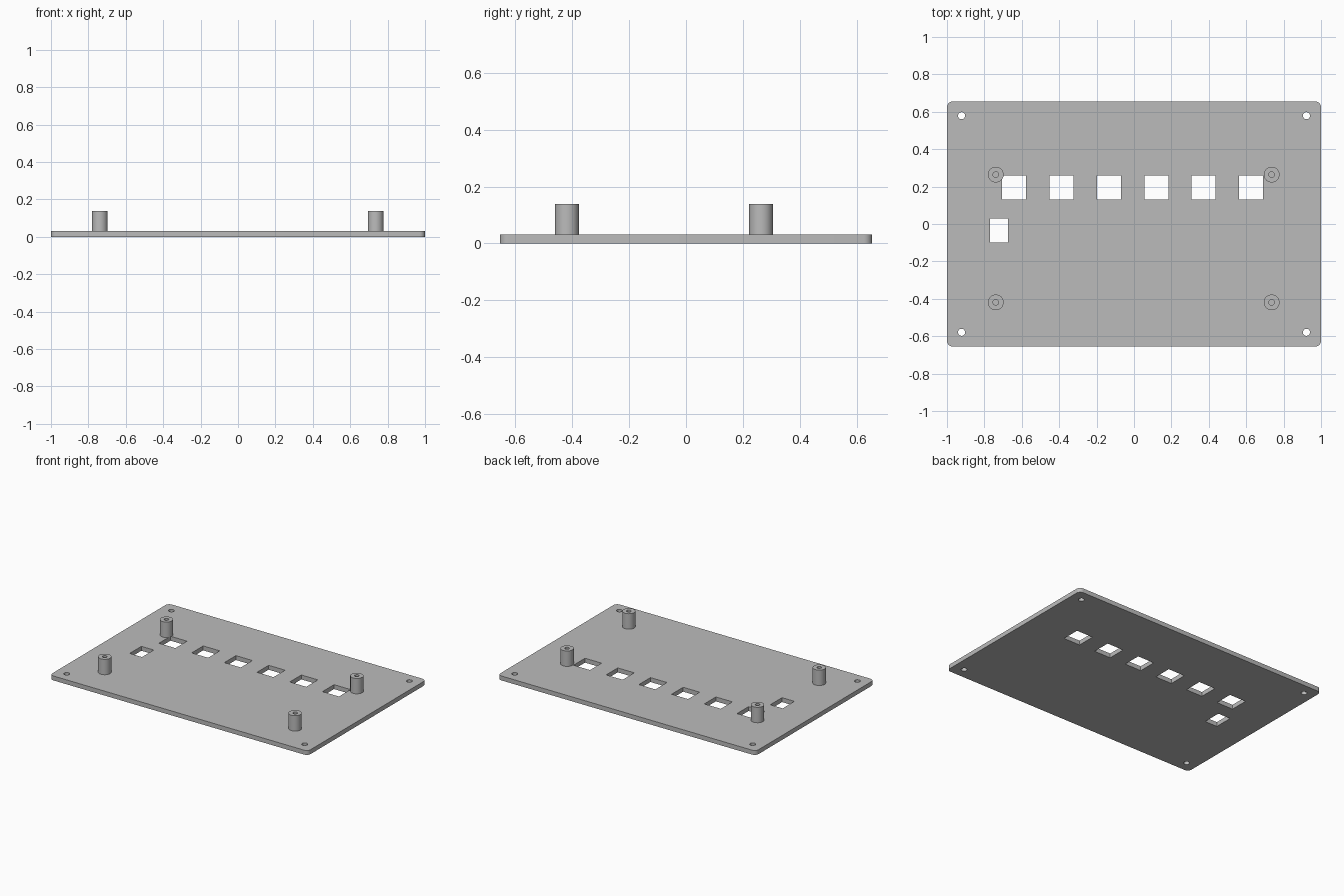
import bpy, bmesh, math

cube = bpy.data.objects.get("Cube")
if cube:
    bpy.data.objects.remove(cube, do_unlink=True)

PLATE_TOP = 0.031
POST_TOP = 0.139

grey = bpy.data.materials.new("plain grey")
grey.use_nodes = True
GREY = (0.5, 0.5, 0.5, 1.0)
grey.diffuse_color = GREY
grey.node_tree.nodes["Principled BSDF"].inputs["Base Color"].default_value = GREY


def circle(x, y, r, n=32):
    return [(x + r * math.cos(math.tau * i / n), y + r * math.sin(math.tau * i / n))
            for i in range(n)]


def rect(x, y, w, h):
    return [(x + sx * w / 2, y + sy * h / 2)
            for sx, sy in ((-1, -1), (1, -1), (1, 1), (-1, 1))]


def rounded_rect(w, h, r, steps=8):
    pts = []
    for k, (sx, sy) in enumerate(((1, 1), (-1, 1), (-1, -1), (1, -1))):
        for i in range(steps + 1):
            a = math.pi / 2 * (k + i / steps)
            pts.append((sx * (w / 2 - r) + r * math.cos(a),
                        sy * (h / 2 - r) + r * math.sin(a)))
    return pts


def extrude_outline(name, loops, z0, z1):
    """Solid from an outer loop and hole loops, between two heights."""
    curve = bpy.data.curves.new(name, "CURVE")
    curve.dimensions = "2D"
    curve.fill_mode = "BOTH"
    curve.extrude = (z1 - z0) / 2
    for loop in loops:
        spline = curve.splines.new("POLY")
        spline.points.add(len(loop) - 1)
        for p, (x, y) in zip(spline.points, loop):
            p.co = (x, y, 0, 1)
        spline.use_cyclic_u = True
    temp = bpy.data.objects.new(name + "_outline", curve)
    bpy.context.collection.objects.link(temp)
    graph = bpy.context.evaluated_depsgraph_get()
    mesh = bpy.data.meshes.new_from_object(temp.evaluated_get(graph))
    bpy.data.objects.remove(temp, do_unlink=True)
    bpy.data.curves.remove(curve)

    bm = bmesh.new()
    bm.from_mesh(mesh)
    bmesh.ops.remove_doubles(bm, verts=bm.verts, dist=1e-5)
    bmesh.ops.recalc_face_normals(bm, faces=bm.faces)
    bm.to_mesh(mesh)
    bm.free()
    mesh.materials.clear()
    mesh.materials.append(grey)

    obj = bpy.data.objects.new(name, mesh)
    bpy.context.collection.objects.link(obj)
    obj.location.z = (z0 + z1) / 2
    bpy.ops.object.select_all(action="DESELECT")
    obj.select_set(True)
    bpy.context.view_layer.objects.active = obj
    bpy.ops.object.shade_smooth_by_angle(angle=math.radians(30))
    return obj


# Panel with corner screw holes, a row of windows and one side window
screw_holes = [circle(sx * 0.922, sy * 0.579, 0.019) for sx in (-1, 1) for sy in (-1, 1)]
windows = [rect(-0.641 + 0.2534 * i, 0.196, 0.128, 0.128) for i in range(6)]
side_window = rect(-0.722, -0.035, 0.096, 0.13)
extrude_outline("panel",
                [rounded_rect(2.0, 1.31, 0.03)] + screw_holes + windows + [side_window],
                0, PLATE_TOP)

# Hollow standoff posts
for side, x in (("right", -0.739), ("left", 0.736)):
    for end, y in (("front", -0.419), ("back", 0.264)):
        extrude_outline(f"standoff_{end}_{side}",
                        [circle(x, y, 0.042), circle(x, y, 0.015)],
                        PLATE_TOP, POST_TOP)
